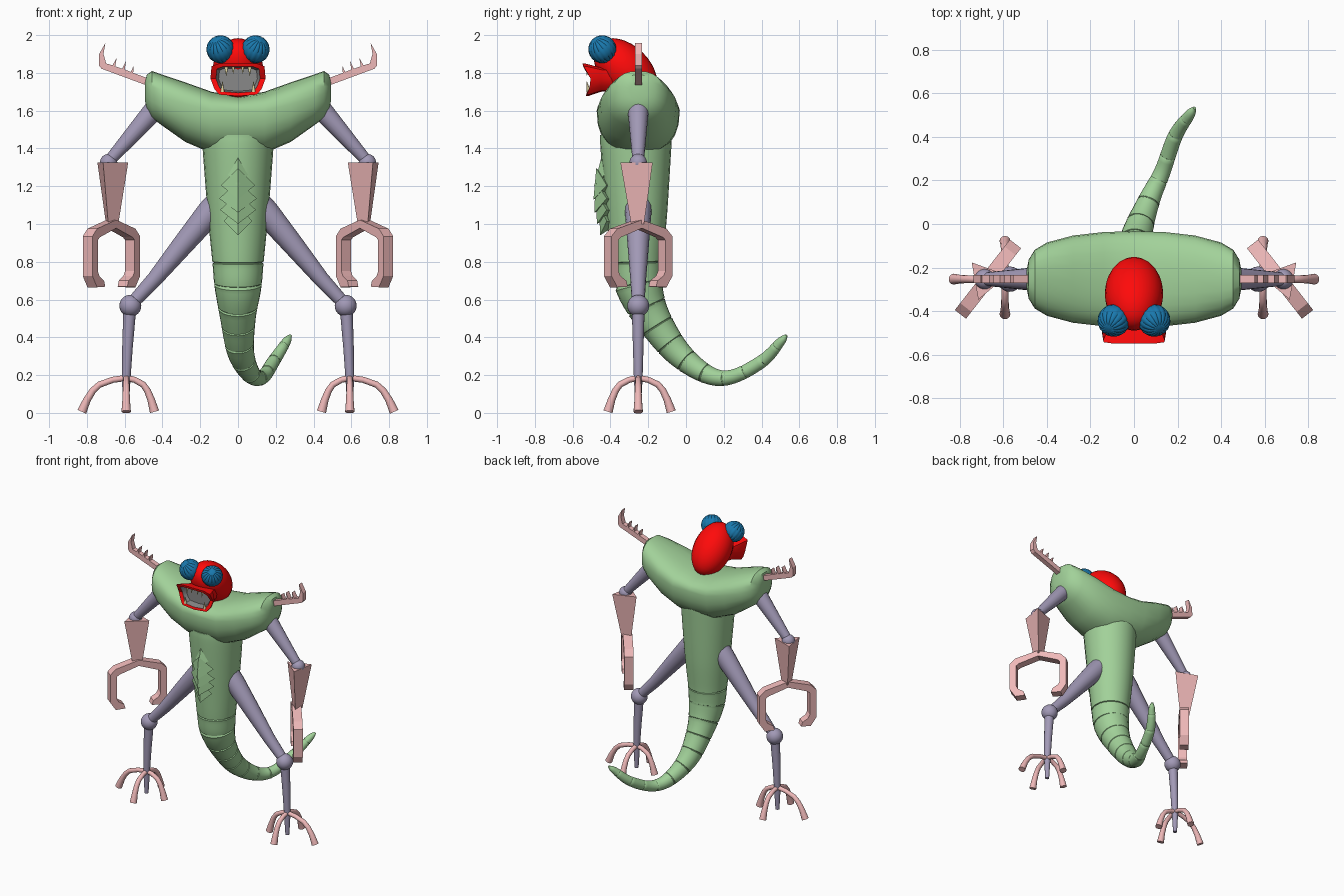
import bpy, bmesh, math
from mathutils import Vector, Matrix

if "Cube" in bpy.data.objects:
    bpy.data.objects.remove(bpy.data.objects["Cube"])

def mat(name, col):
    m = bpy.data.materials.new(name)
    m.diffuse_color = (*col, 1)
    m.use_nodes = True
    m.node_tree.nodes["Principled BSDF"].inputs["Base Color"].default_value = m.diffuse_color
    return m

GREEN = mat("green", (.36, .64, .32))
RED = mat("red", (1, .003, .003))
PINK = mat("pink", (.86, .48, .48))
PURPLE = mat("purple", (.36, .32, .47))
BLUE = mat("blue", (.01, .19, .42))
CREAM = mat("cream", (.85, .75, .4))
GREY = mat("grey", (.25, .25, .25))

def finish(name, bm, m=None, angle=35):
    bmesh.ops.recalc_face_normals(bm, faces=bm.faces)
    me = bpy.data.meshes.new(name)
    bm.to_mesh(me)
    bm.free()
    ob = bpy.data.objects.new(name, me)
    bpy.context.collection.objects.link(ob)
    if m:
        me.materials.append(m)
    if angle:
        bpy.ops.object.select_all(action='DESELECT')
        ob.select_set(True)
        bpy.context.view_layer.objects.active = ob
        bpy.ops.object.shade_smooth_by_angle(angle=math.radians(angle))
    return ob

def loft(name, rings, m=None, caps=(True, True), angle=35):
    bm = bmesh.new()
    vs = [[bm.verts.new(p) for p in r] for r in rings]
    n = len(rings[0])
    for a, b in zip(vs, vs[1:]):
        for i in range(n):
            j = (i + 1) % n
            bm.faces.new((a[i], a[j], b[j], b[i]))
    if caps[0]:
        bm.faces.new(vs[0])
    if caps[1]:
        bm.faces.new(vs[-1])
    return finish(name, bm, m, angle)

def tube(name, pts, m, n=16, ref=(0, 1, 0), angle=35):
    """Round tube through (x, y, z, radius) points."""
    P = [Vector(p[:3]) for p in pts]
    rings = []
    for i, p in enumerate(P):
        t = (P[min(i + 1, len(P) - 1)] - P[max(i - 1, 0)]).normalized()
        u = Vector(ref)
        u = (u - u.dot(t) * t).normalized()
        v = t.cross(u)
        rings.append([p + pts[i][3] * (u * math.cos(a) + v * math.sin(a))
                      for a in (2 * math.pi * k / n for k in range(n))])
    return loft(name, rings, m, angle=angle)

def plate(name, outline, thick, m, place):
    """Extruded (u, z) outline, placed by a matrix."""
    rings = [[place @ Vector((u, y, z)) for u, z in outline] for y in (-thick / 2, thick / 2)]
    return loft(name, rings, m, angle=20)

def ball(name, c, r, m, matrix=None):
    bm = bmesh.new()
    bmesh.ops.create_uvsphere(bm, u_segments=24, v_segments=16, radius=r)
    bm.transform(Matrix.Translation(c) @ (matrix or Matrix()))
    return finish(name, bm, m)

# Shoulder yoke: cross-sections along x (x, y half-width, bottom, middle, top)
half = [(0, .22, 1.365, 1.60, 1.675), (.14, .216, 1.375, 1.60, 1.70), (.28, .2, 1.435, 1.635, 1.75),
        (.4, .168, 1.52, 1.67, 1.79), (.455, .135, 1.56, 1.69, 1.81), (.483, .09, 1.61, 1.70, 1.79),
        (.492, .045, 1.65, 1.70, 1.75)]
secs = [(-s[0], *s[1:]) for s in half[:0:-1]] + half
rings = []
for x, ry, zb, zm, zt in secs:
    ring = []
    for k in range(24):
        c, s = math.cos(k * math.pi / 12), math.sin(k * math.pi / 12)
        h = (zt - zm) if s > 0 else (zm - zb)
        ring.append((x, -.253 + ry * math.copysign(abs(c) ** .85, c),
                     zm + h * math.copysign(abs(s) ** .85, s)))
    rings.append(ring)
loft("shoulder_yoke", rings, GREEN)

# Trunk running into the segmented tail
ctrl = [(0, -.265, 1.47, .19), (0, -.265, 1.38, .186), (0, -.26, 1.05, .16), (0, -.26, .8, .136),
        (0, -.245, .66, .123), (0, -.175, .50, .094), (.015, -.045, .32, .071), (.07, .11, .205, .05),
        (.13, .24, .19, .038), (.19, .405, .275, .034), (.255, .5, .375, .024), (.278, .532, .41, .008)]
C = [Vector(c) for c in ctrl]
C = [2 * C[0] - C[1]] + C + [2 * C[-1] - C[-2]]
fine = []
for i in range(1, len(C) - 2):
    a, b, c, d = C[i - 1:i + 3]
    for k in range(10):
        t = k / 10
        fine.append(.5 * (2 * b + (c - a) * t + (2 * a - 5 * b + 4 * c - d) * t * t
                          + (3 * b - a - 3 * c + d) * t ** 3))
fine.append(C[-2])
path, run = [fine[0]], 0
for p, q in zip(fine, fine[1:]):
    step = (q - p).to_3d()
    run = run + step.length if q.z < .82 else .1
    path.append(q)
    if run > .112 and q.z < .82 and q is not fine[-1]:
        run = 0
        d = step.normalized()
        for off, k in ((.003, .94), (.006, .94), (.009, 1.0)):   # groove
            path.append(Vector((*(q.to_3d() + d * off), q.w * k)))
tube("trunk_and_tail", path, GREEN, 24, (1, 0, 0))

# Belly chevron plates
for z, w, y, ty in [(.94, .075, -.455, -.46), (1.0, .095, -.472, -.475), (1.06, .1, -.485, -.48),
                    (1.13, .09, -.49, -.475), (1.2, .065, -.487, -.445)]:
    bm = bmesh.new()
    B, L, R, T, K = [bm.verts.new(p) for p in ((0, y, z), (-w, -.42, z + .075), (w, -.42, z + .075),
                                               (0, ty, z + .165), (0, -.36, z + .06))]
    for f in ((B, R, T), (B, T, L), (B, K, R), (B, L, K), (T, R, K), (T, K, L)):
        bm.faces.new(f)
    finish("belly_plate", bm, GREEN, 0)

# Head
ball("head", (0, -.32, 1.815), 1, RED,
     Matrix.Rotation(math.radians(45), 4, 'X') @ Matrix.Diagonal((.134, .13, .2, 1)))

# Mouth: flared lip with a grey cavity
lip = [(0, 1.85, -.548), (.1, 1.85, -.548), (.14, 1.835, -.542), (.146, 1.77, -.505),
       (.125, 1.715, -.512), (.1, 1.685, -.525), (0, 1.677, -.53)]
lip = lip + [(-x, z, y) for x, z, y in lip[-2:0:-1]]
def mouth_ring(k, dy=0, y=None):
    return [(x * k, ly + dy if y is None else y, 1.765 + (z - 1.765) * k) for x, z, ly in lip]
loft("mouth_lip", [mouth_ring(.65, y=-.37), mouth_ring(.74, y=-.45), mouth_ring(1, .012),
                   mouth_ring(1), mouth_ring(.8, .004)], RED, (True, False))
loft("mouth_cavity", [mouth_ring(.8, .004), mouth_ring(.7, y=-.475)], GREY, (False, True))

# Teeth: (x, root z, tip z, radius)
for x, z0, z1, r in [(.062, 1.833, 1.785, .011), (.025, 1.833, 1.795, .008), (.082, 1.70, 1.755, .011)]:
    for s in (-1, 1):
        tube("tooth", [(s * x, -.515, z0, r), (s * x, -.525, z1, .001)], CREAM, 10, angle=50)

for s in (-1, 1):
    # Eye: sphere with grooved meridians
    bm = bmesh.new()
    bmesh.ops.create_uvsphere(bm, u_segments=64, v_segments=16, radius=.074)
    for v in bm.verts:
        if round(math.atan2(v.co.y, v.co.x) / (math.pi / 32)) % 4 == 0 and v.co.xy.length > .02:
            v.co *= .96
    q = Vector((s * .35, -.55, .75)).to_track_quat('Z', 'Y').to_matrix().to_4x4()
    bm.transform(Matrix.Translation((s * .093, -.443, 1.925)) @ q)
    finish("eye", bm, BLUE, 40)

    # Shoulder spike comb
    comb = [(.46, 1.725), (.46, 1.765), (.555, 1.80), (.552, 1.84), (.567, 1.805), (.60, 1.818),
            (.592, 1.865), (.614, 1.822), (.65, 1.835), (.642, 1.88), (.664, 1.84), (.698, 1.85),
            (.712, 1.90), (.702, 1.958), (.735, 1.90), (.737, 1.84), (.722, 1.822)]
    plate("shoulder_comb", comb, .037, PINK, Matrix.Translation((0, -.252, 0)) @ Matrix.Diagonal((s, 1, 1, 1)))

    # Arm with a three-sided forearm
    tube("upper_arm", [(s * .40, -.253, 1.65, .04), (s * .425, -.253, 1.625, .055), (s * .46, -.253, 1.585, .054),
                       (s * .685, -.253, 1.33, .03)], PURPLE)
    ball("elbow", (s * .685, -.253, 1.325), .046, PURPLE)
    tri = [[(s * (cx + r * math.cos(math.radians(a))), -.253 + r * math.sin(math.radians(a)), z)
            for a in (50, 170, 290)] for cx, r, z in ((.68, .1, 1.325), (.673, .04, 1.0))]
    loft("forearm", tri, PINK, angle=0)

    # Pincer claw, turned about the wrist
    prong = [(.165, .975), (.205, .935), (.205, .725), (.165, .665), (.095, .668), (.105, .70),
             (.145, .725), (.158, .75), (.158, .915), (.14, .93)]
    claw = [(0, 1.022)] + prong + [(0, .978)] + [(-u, z) for u, z in prong[::-1]]
    plate("pincer_claw", claw, .065, PINK, Matrix.Translation((s * .67, -.253, 0))
          @ Matrix.Diagonal((s, 1, 1, 1)) @ Matrix.Rotation(math.radians(-52), 4, 'Z'))

    # Leg
    tube("thigh", [(s * .07, -.253, 1.14, .075), (s * .15, -.253, 1.06, .07), (s * .3, -.253, .88, .056),
                   (s * .44, -.253, .71, .042), (s * .57, -.253, .57, .033)], PURPLE)
    ball("knee", (s * .57, -.253, .567), .058, PURPLE)
    tube("shin", [(s * .573, -.253, .55, .034), (s * .585, -.253, .35, .028), (s * .592, -.253, .18, .023),
                  (s * .593, -.253, .02, .014)], PURPLE)

    # Toes: direction and reach
    for dx, dy, reach in ((1, 0, .235), (-1, 0, .15), (0, -1, .16), (0, 1, .175)):
        pts = [(s * (.592 + dx * reach * f), -.253 + dy * reach * f, z, r) for f, z, r in
               ((0, .185, .016), (.3, .175, .016), (.6, .15, .017), (.75, .118, .018),
                (.88, .07, .02), (1, .006, .025))]
        tube("toe", pts, PINK, 12, (abs(dy), abs(dx), 0), 60)
